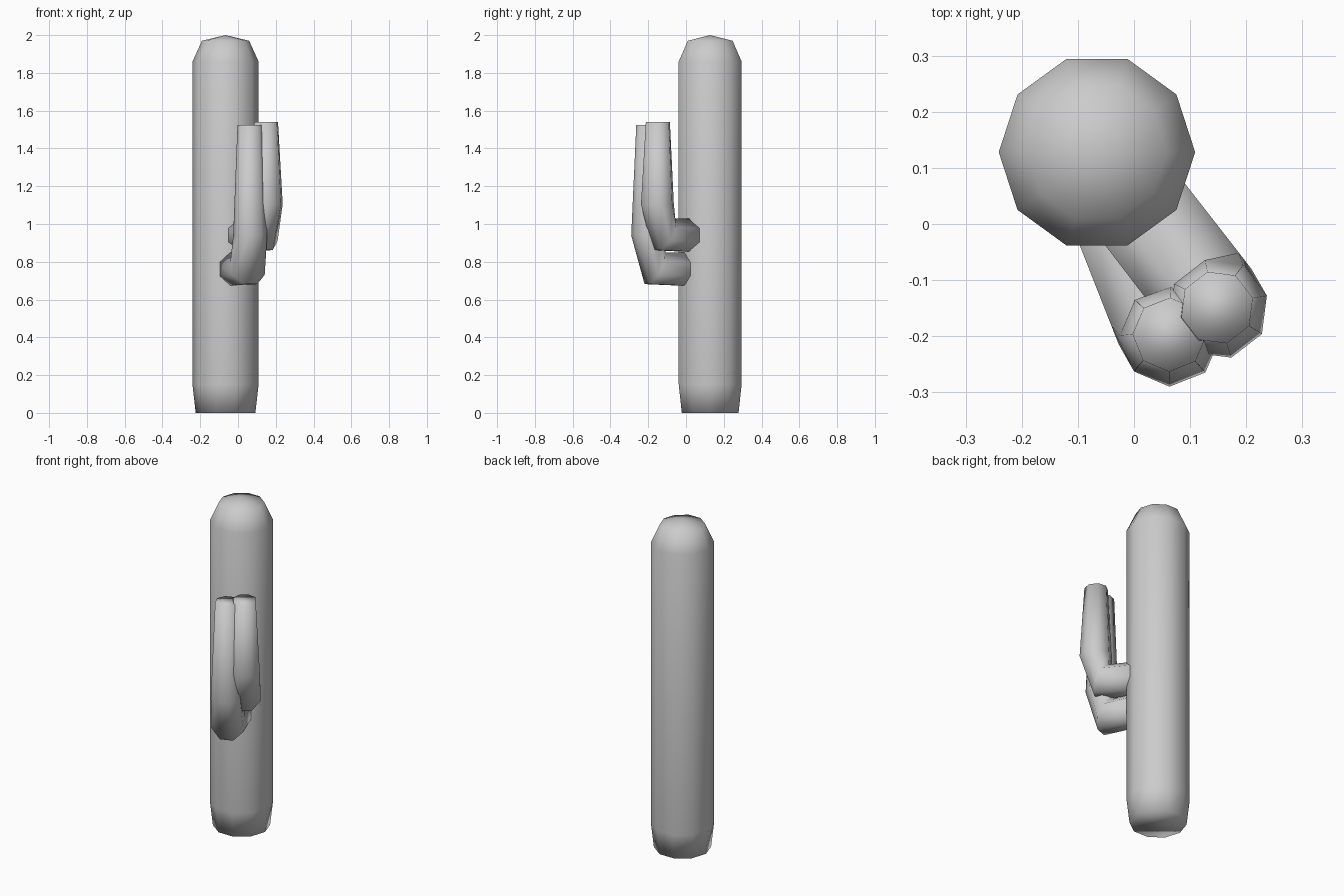
import bpy, bmesh
from math import cos, sin, pi, radians
from mathutils import Vector

if "Cube" in bpy.data.objects:
    bpy.data.objects.remove(bpy.data.objects["Cube"])

TRUNK = Vector((-0.066, 0.128, 0))


def loft(name, rings, apex=None):
    """Skin a list of equal-length rings; cap both ends (apex makes a fan)."""
    bm = bmesh.new()
    loops = [[bm.verts.new(p) for p in ring] for ring in rings]
    n = len(loops[0])
    for a, b in zip(loops, loops[1:]):
        for i in range(n):
            j = (i + 1) % n
            bm.faces.new((a[i], a[j], b[j], b[i]))
    bm.faces.new(loops[0][::-1])
    if apex is None:
        bm.faces.new(loops[-1])
    else:
        top = bm.verts.new(apex)
        for i in range(n):
            bm.faces.new((loops[-1][i], loops[-1][(i + 1) % n], top))
    bmesh.ops.recalc_face_normals(bm, faces=bm.faces)
    for f in bm.faces:
        f.smooth = True
    mesh = bpy.data.meshes.new(name)
    bm.to_mesh(mesh)
    bm.free()
    obj = bpy.data.objects.new(name, mesh)
    bpy.context.collection.objects.link(obj)
    return obj


def ring(centre, u, v, radius, sides, phase=0):
    return [centre + radius * (cos(a) * u + sin(a) * v)
            for a in (phase + 2 * pi * i / sides for i in range(sides))]


X, Y, Z = Vector((1, 0, 0)), Vector((0, 1, 0)), Vector((0, 0, 1))

# Ten-sided trunk with a rounded crown
profile = [(0.158, 0), (0.175, 0.15), (0.175, 1.86), (0.125, 1.97)]
loft("cactus_trunk", [ring(TRUNK + Z * z, X, Y, r, 10) for r, z in profile],
     apex=TRUNK + Z * 2.0)


def arm(name, heading, z_low, z_bend, z_tip):
    """Eight-sided arm: out from the trunk, bent upward, tapering to a flat tip."""
    a = radians(heading)
    out = Vector((cos(a), sin(a), 0))
    side = Vector((-sin(a), cos(a), 0))
    # (distance out, height, in-plane axis, radius)
    stations = [
        (0.08, z_low, Z, 0.097),
        (0.315, z_low + 0.005, Z * 0.92 - out * 0.49, 0.098),
        (0.353, z_bend, -out, 0.09),
        (0.350, z_tip, -out, 0.066),
    ]
    loft(name, [ring(TRUNK + out * s + Z * z, side, v, r, 8, pi / 8)
                for s, z, v, r in stations])


# Two upturned arms on the same side
arm("lower_arm", -68.3, 0.76, 0.94, 1.525)
arm("upper_arm", -52.3, 0.94, 1.105, 1.54)
